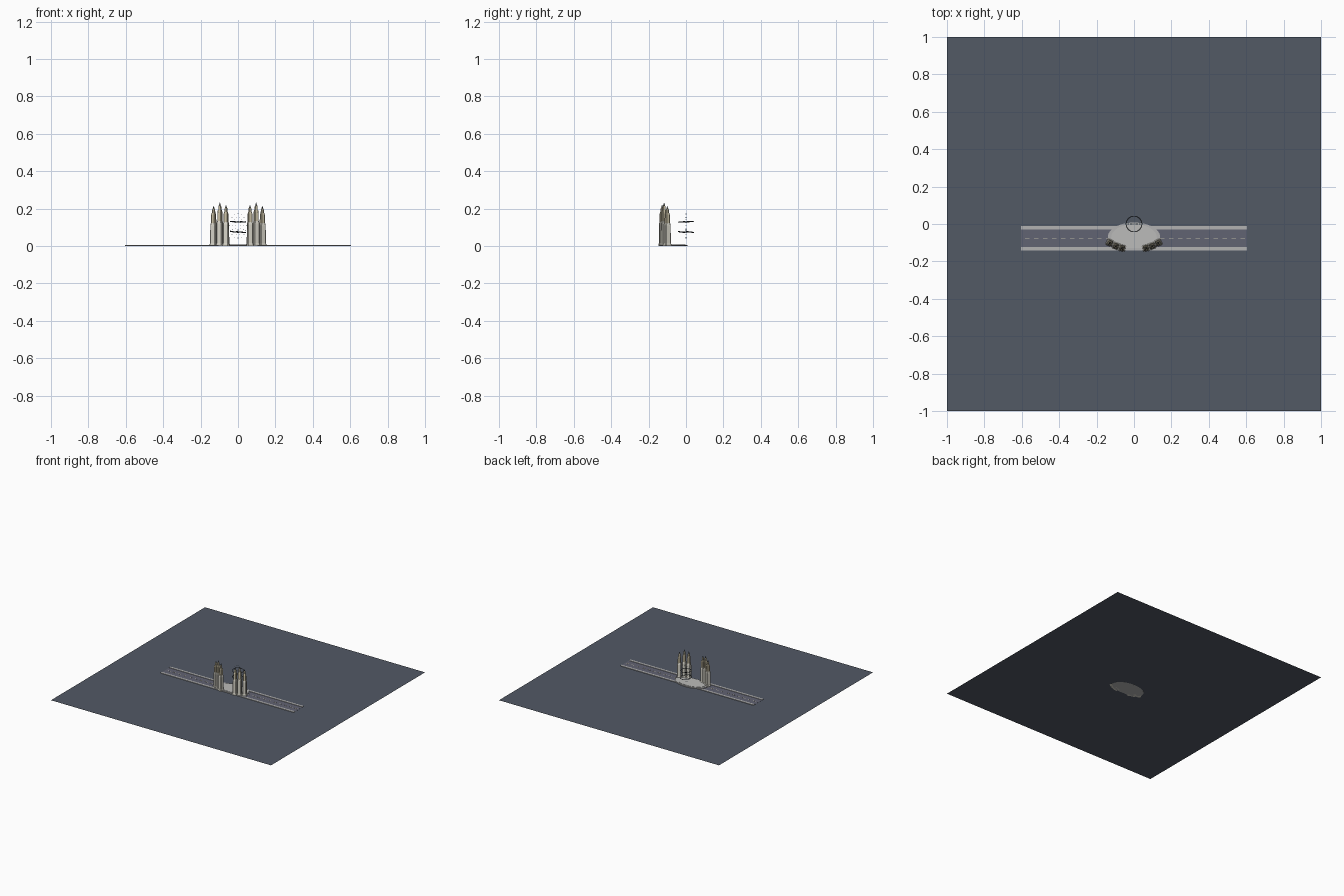
import bpy, bmesh, math
from mathutils import Matrix, Vector

if "Cube" in bpy.data.objects:
    bpy.data.objects.remove(bpy.data.objects["Cube"])


def mat(name, c):
    m = bpy.data.materials.new(name)
    m.diffuse_color = (*c, 1)
    m.use_nodes = True
    m.node_tree.nodes["Principled BSDF"].inputs["Base Color"].default_value = m.diffuse_color
    return m


SLATE = mat("slate", (0.085, 0.10, 0.13))
ASPHALT = mat("asphalt", (0.12, 0.125, 0.17))
KERB = mat("kerb", (0.45, 0.45, 0.45))
PAVING = mat("paving", (0.5, 0.5, 0.49))
PAINT = mat("paint", (0.55, 0.53, 0.42))
STONE = mat("stone", (0.68, 0.66, 0.58))
SAND = mat("sandstone", (0.58, 0.52, 0.37))
DARK = mat("dark_metal", (0.05, 0.06, 0.07))
GLOW = mat("spark", (0.35, 0.5, 0.6))


def finish(bm, name, m):
    me = bpy.data.meshes.new(name)
    bmesh.ops.recalc_face_normals(bm, faces=bm.faces)
    bm.to_mesh(me)
    bm.free()
    me.materials.append(m)
    ob = bpy.data.objects.new(name, me)
    bpy.context.collection.objects.link(ob)
    return ob


def boxes(name, items, m):
    bm = bmesh.new()
    for (c, s) in items:
        bmesh.ops.create_cube(bm, size=1, matrix=Matrix.Translation(c) @ Matrix.Diagonal((*s, 1)))
    return finish(bm, name, m)


def loft(name, outline, levels, m, loc=(0, 0, 0), rot=0):
    """Stack scaled copies of an outline; levels are (scale, z)."""
    bm = bmesh.new()
    rings = [[bm.verts.new((x * s, y * s, z)) for x, y in outline] for s, z in levels]
    n = len(outline)
    for a, b in zip(rings, rings[1:]):
        for i in range(n):
            bm.faces.new((a[i], a[(i + 1) % n], b[(i + 1) % n], b[i]))
    bm.faces.new(rings[0])
    bm.faces.new(rings[-1])
    ob = finish(bm, name, m)
    ob.location = loc
    ob.rotation_euler.z = rot
    return ob


# ground sheet
bm = bmesh.new()
bmesh.ops.create_grid(bm, x_segments=1, y_segments=1, size=1)
finish(bm, "ground", SLATE).location.z = 0.0005

# road with kerbs and centre dashes
boxes("road", [((0, -0.076, 0.0015), (1.21, 0.13, 0.001))], ASPHALT)
boxes("kerbs", [((0, y, 0.003), (1.21, 0.018, 0.004)) for y in (-0.02, -0.133)], KERB)
boxes("lane_dashes", [((-0.57 + 0.048 * i, -0.076, 0.0025), (0.024, 0.004, 0.001))
                      for i in range(25)], PAINT)

# plaza: ellipse cut flat at the front
plaza = []
for i in range(48):
    a = math.tau * i / 48
    plaza.append((0.14 * math.cos(a), max(0.078 * math.sin(a), -0.068)))
loft("plaza_kerb", plaza, [(1, 0), (1, 0.007)], KERB, (0, -0.07, 0))
loft("plaza_paving", plaza, [(0.87, 0.006), (0.87, 0.009)], PAVING, (0, -0.07, 0))

# stepped towers: chamfered square plan
c = 0.72
square = [(1, -c), (1, c), (c, 1), (-c, 1), (-1, c), (-1, -c), (-c, -1), (c, -1)]
TOWERS = [(0.13, -0.10, 0.213, 0.45), (0.097, -0.117, 0.232, 0.35), (0.064, -0.128, 0.22, 0.2)]
for side, sx in (("left", -1), ("right", 1)):
    for i, (x, y, h, r) in enumerate(TOWERS):
        loc, rot, tag = (sx * x, y, 0), sx * r, f"{side}_{i + 1}"
        loft("tower_base_" + tag, square, [(0.018, 0), (0.018, 0.011), (0.0165, 0.014)], STONE, loc, rot)
        loft("tower_body_" + tag, square,
             [(0.0155, 0.014), (0.015, h * 0.52), (0.0125, h * 0.58)], STONE, loc, rot)
        loft("tower_middle_" + tag, square,
             [(0.0115, h * 0.58), (0.011, h * 0.79), (0.0085, h * 0.83)], SAND, loc, rot)
        loft("tower_top_" + tag, square,
             [(0.007, h * 0.83), (0.0068, h * 0.91), (0.004, h * 0.94)], SAND, loc, rot)
        loft("tower_spire_" + tag, square, [(0.004, h * 0.94), (0.0005, h)], DARK, loc, rot)


# floating rings, slightly tilted
def ring(name, z, R, r, tilt):
    bm = bmesh.new()
    n, k = 40, 6
    g = [[bm.verts.new(((R + r * math.cos(math.tau * j / k)) * math.cos(math.tau * i / n),
                        (R + r * math.cos(math.tau * j / k)) * math.sin(math.tau * i / n),
                        r * math.sin(math.tau * j / k))) for j in range(k)] for i in range(n)]
    for i in range(n):
        for j in range(k):
            a, b = g[i], g[(i + 1) % n]
            bm.faces.new((a[j], b[j], b[(j + 1) % k], a[(j + 1) % k]))
    for f in bm.faces:
        f.smooth = True
    ob = finish(bm, name, DARK)
    ob.location.z = z
    ob.rotation_euler = tilt


ring("upper_ring", 0.13, 0.042, 0.002, (0.06, 0.05, 0))
ring("lower_ring", 0.075, 0.042, 0.002, (-0.06, 0.08, 0))

# upright screen of sparks between the rings
dots = []
for R, n in ((0.022, 8), (0.045, 14), (0.065, 16)):
    for i in range(n):
        a = math.tau * i / n
        dots.append((Vector((0.7 * R * math.cos(a), 0, 0.108 + R * math.sin(a))), (0.003,) * 3))
boxes("sparks", dots, GLOW)
